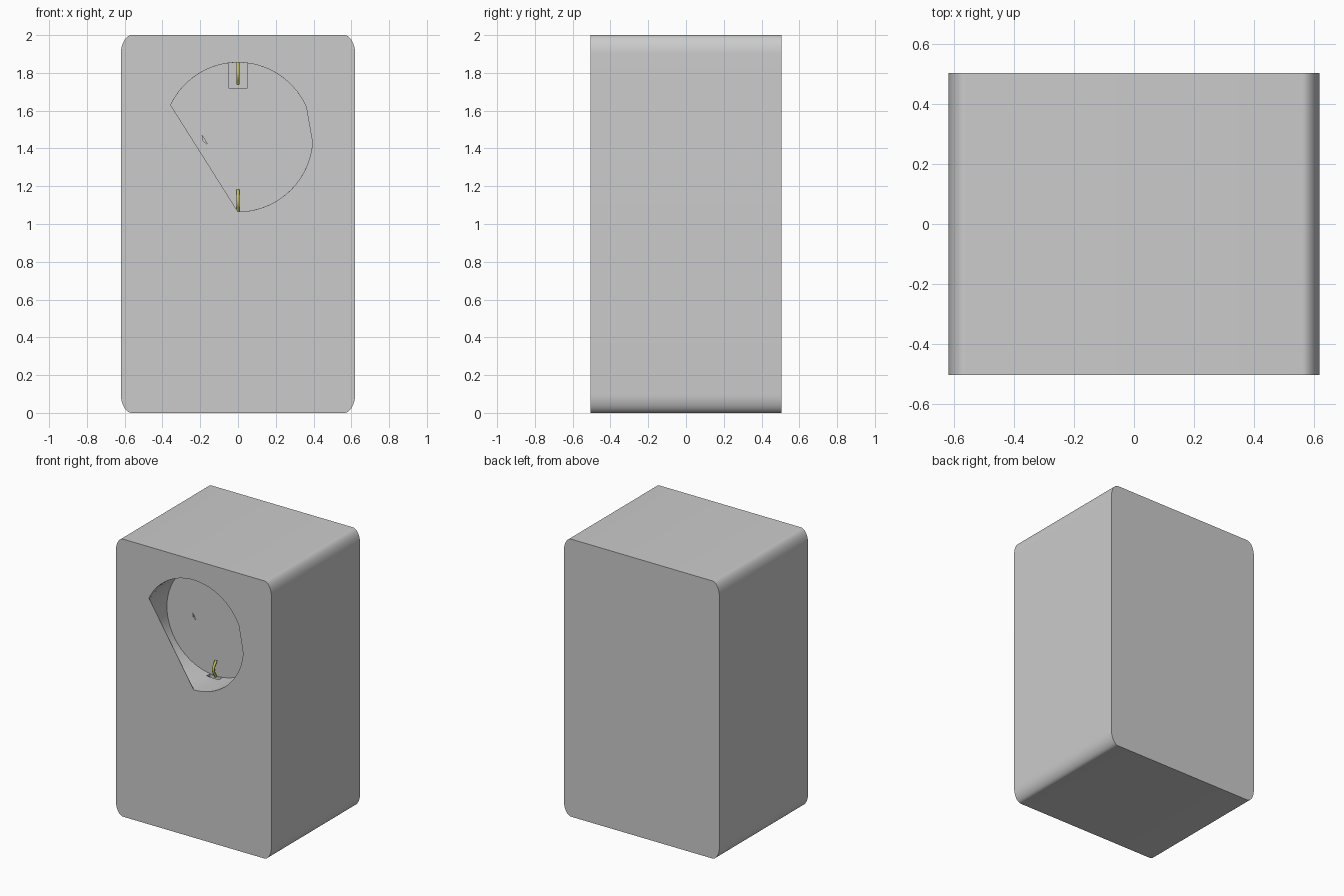
import bpy, bmesh, math

if "Cube" in bpy.data.objects:
    bpy.data.objects.remove(bpy.data.objects["Cube"])

FRONT, FLOOR = -0.505, -0.245
CZ, R = 1.46, 0.395


def prism(name, pts, y0, y1):
    """Extrude an x/z outline from y0 to y1."""
    bm = bmesh.new()
    face = bm.faces.new([bm.verts.new((x, y0, z)) for x, z in pts])
    ext = bmesh.ops.extrude_face_region(bm, geom=[face])
    for v in ext["geom"]:
        if isinstance(v, bmesh.types.BMVert):
            v.co.y = y1
    bmesh.ops.recalc_face_normals(bm, faces=bm.faces)
    me = bpy.data.meshes.new(name)
    bm.to_mesh(me)
    bm.free()
    ob = bpy.data.objects.new(name, me)
    bpy.context.collection.objects.link(ob)
    return ob


def arc(cx, cz, rx, rz, a0, a1, n):
    return [(cx + rx * math.cos(math.radians(a0 + (a1 - a0) * i / n)),
             cz + rz * math.sin(math.radians(a0 + (a1 - a0) * i / n)))
            for i in range(n + 1)]


# Block with rounded upright corners
rx, rz = 0.058, 0.1
outline = []
for cx, cz, a in ((0.62 - rx, 2 - rz, 0), (rx - 0.62, 2 - rz, 90),
                  (rx - 0.62, rz, 180), (0.62 - rx, rz, 270)):
    outline += arc(cx, cz, rx, rz, a, a + 90, 12)
block = prism("socket_block", outline, FRONT, 0.505)

# Round well, opening through a cropped mouth in a thin front skin
mouth = arc(0, CZ, R, R, 154.5, 24, 28) + arc(0, CZ, R, R, -4, -90, 20)
cutters = [
    prism("well_cutter", arc(0, CZ, R, R, 0, 354.375, 63), FRONT + 0.003, FLOOR),
    prism("mouth_cutter", mouth, FRONT - 0.1, FRONT + 0.05),
    prism("pin_slit_cutter", [(-0.19, 1.47), (-0.185, 1.44), (-0.16, 1.42)],
          FLOOR - 0.05, FLOOR + 0.2),
    prism("top_notch_cutter", [(-0.05, 1.72), (0.05, 1.72), (0.05, 1.88), (-0.05, 1.88)],
          FLOOR - 0.04, FLOOR + 0.1),
    prism("bottom_notch_cutter", [(-0.05, 1.03), (0.05, 1.03), (0.05, 1.1), (-0.05, 1.1)],
          FLOOR - 0.04, FLOOR - 0.005),
]
bpy.context.view_layer.objects.active = block
for c in cutters:
    m = block.modifiers.new(c.name, "BOOLEAN")
    m.operation, m.solver, m.object = "DIFFERENCE", "EXACT", c
    bpy.ops.object.modifier_apply(modifier=m.name)
for c in cutters:
    bpy.data.objects.remove(c)
block.select_set(True)
bpy.ops.object.shade_smooth_by_angle(angle=math.radians(30))

# Brass earth clips, mirrored above and below the well centre
brass = bpy.data.materials.new("brass")
brass.diffuse_color = (0.6, 0.55, 0.08, 1)
brass.use_nodes = True
brass.node_tree.nodes["Principled BSDF"].inputs["Base Color"].default_value = brass.diffuse_color
for name, s in (("top_clip", 1), ("bottom_clip", -1)):
    cu = bpy.data.curves.new(name, "CURVE")
    cu.dimensions = "3D"
    cu.bevel_depth, cu.bevel_resolution, cu.use_fill_caps = 0.009, 3, True
    sp = cu.splines.new("BEZIER")
    path = [(-0.255, 0.395), (-0.28, 0.335), (-0.25, 0.28)]
    sp.bezier_points.add(len(path) - 1)
    for p, (y, dz) in zip(sp.bezier_points, path):
        p.co = (0, y, CZ + s * dz)
        p.handle_left_type = p.handle_right_type = "AUTO"
    cu.materials.append(brass)
    ob = bpy.data.objects.new(name, cu)
    bpy.context.collection.objects.link(ob)
